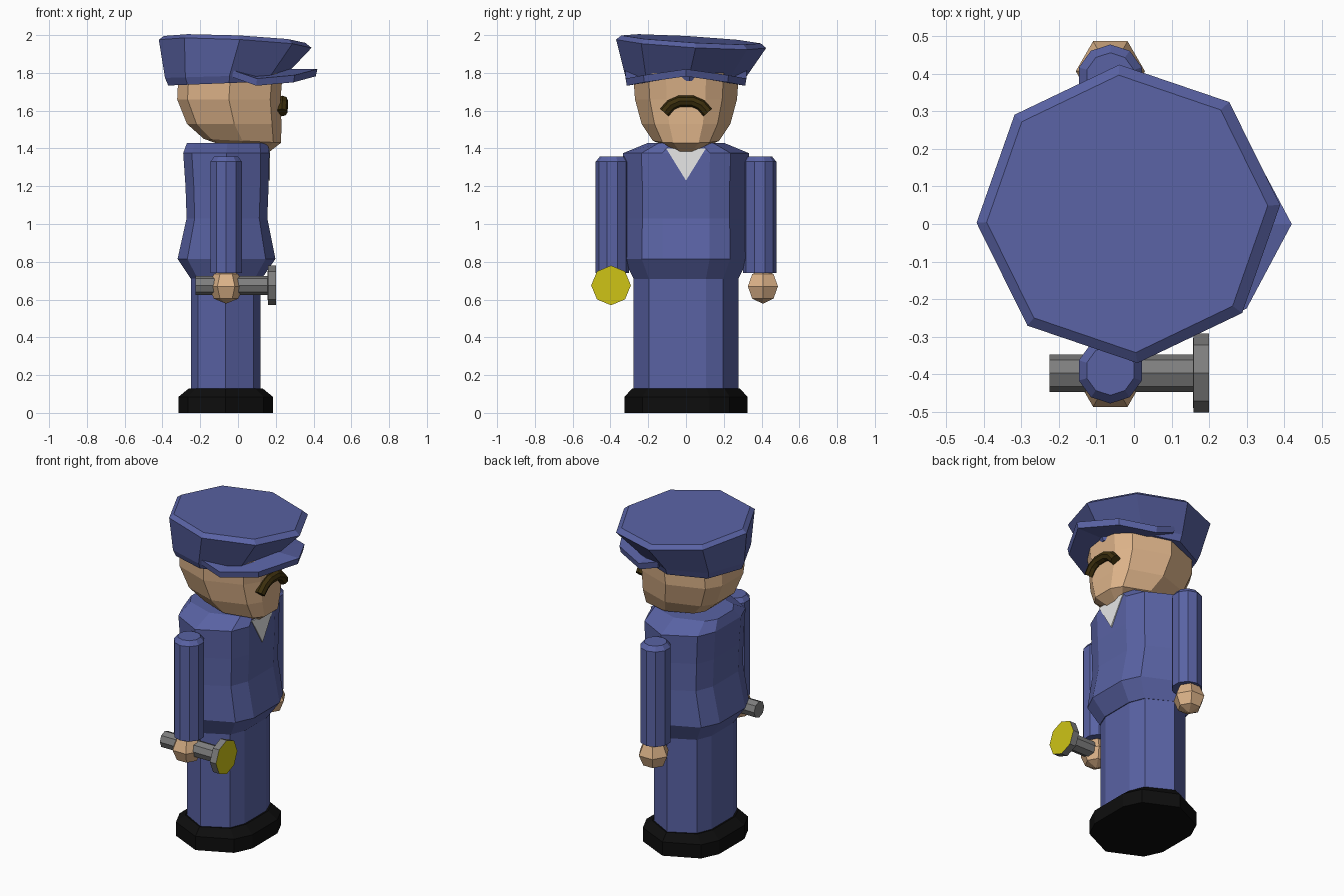
import bpy, bmesh, math
from mathutils import Vector, Matrix

if "Cube" in bpy.data.objects:
    bpy.data.objects.remove(bpy.data.objects["Cube"])


def mat(name, rgb):
    m = bpy.data.materials.new(name)
    m.diffuse_color = (*rgb, 1)
    m.use_nodes = True
    m.node_tree.nodes["Principled BSDF"].inputs["Base Color"].default_value = m.diffuse_color
    return m


BLUE = mat("uniform_blue", (0.10, 0.123, 0.37))
SKIN = mat("skin", (0.72, 0.45, 0.25))
BLACK = mat("shoe_black", (0.004, 0.004, 0.004))
WHITE = mat("shirt_white", (0.8, 0.8, 0.8))
BROWN = mat("hair_brown", (0.045, 0.028, 0.004))
GREY = mat("metal_grey", (0.21, 0.21, 0.21))
YELLOW = mat("lamp_yellow", (0.62, 0.55, 0.008))


def finish(name, bm, *mats):
    bmesh.ops.recalc_face_normals(bm, faces=bm.faces[:])
    me = bpy.data.meshes.new(name)
    bm.to_mesh(me)
    bm.free()
    for m in mats:
        me.materials.append(m)
    ob = bpy.data.objects.new(name, me)
    bpy.context.collection.objects.link(ob)
    return ob


def loft(name, rings, *mats):
    """Skin a closed solid through rings of equal point count."""
    bm = bmesh.new()
    vs = [[bm.verts.new(p) for p in r] for r in rings]
    n = len(rings[0])
    for a, b in zip(vs, vs[1:]):
        for i in range(n):
            j = (i + 1) % n
            bm.faces.new((a[i], a[j], b[j], b[i]))
    bm.faces.new(vs[0])
    bm.faces.new(vs[-1])
    return finish(name, bm, *mats)


# Ten-sided rounded oval used for the whole body
Q = [(1, .38), (.8, .71), (0, 1), (-.8, .71), (-1, .38)]
OVAL = Q + [(-x, -y) for x, y in Q]


def oval(z, x0, x1, ry, zfront=None):
    """Oval ring from x0 to x1; height runs from z (back) to zfront (front)."""
    zf = z if zfront is None else zfront
    c, r = (x0 + x1) / 2, (x1 - x0) / 2
    return [(c + r * x, ry * y, z + (zf - z) * (x + 1) / 2) for x, y in OVAL]


def disc(n, r, axis, c, phase=0.0):
    """Regular polygon ring about the x or z axis."""
    out = []
    for i in range(n):
        a = 2 * math.pi * i / n + phase
        u, v = r * math.cos(a), r * math.sin(a)
        p = (u, v, 0) if axis == "z" else (0, u, v)
        out.append(Vector(c) + Vector(p))
    return out


# Shoes, trousers and jacket
loft("shoes", [oval(0, -.315, .185, .325), oval(.085, -.315, .185, .325),
               oval(.13, -.26, .13, .285)], BLACK)
loft("trousers", [oval(.12, -.25, .12, .277), oval(.78, -.25, .12, .277)], BLUE)
loft("jacket", [oval(.71, -.25, .125, .277), oval(.815, -.32, .198, .33),
                oval(1.03, -.272, .155, .325), oval(1.2, -.278, .162, .325),
                oval(1.375, -.29, .166, .333), oval(1.43, -.27, .158, .2)], BLUE)

# Shirt triangle lying on the jacket front
tri = [(0, 1.23), (.105, 1.40), (-.105, 1.40)]
loft("shirt_front", [[(x, y, z) for y, z in tri] for x in (.162, .170)], WHITE)

# Head with a jaw pushed forward
loft("head", [oval(1.43, -.12, .17, .09, 1.385), oval(1.45, -.18, .228, .175, 1.43),
              oval(1.53, -.27, .23, .235), oval(1.66, -.322, .225, .27),
              oval(1.80, -.315, .237, .28)], SKIN)

# Moustache: round section swept along an arch
path = [(.232, -.115, 1.59), (.235, -.08, 1.63), (.236, -.035, 1.65), (.236, .035, 1.65),
        (.235, .08, 1.63), (.232, .115, 1.59)]
path = [Vector(p) for p in path]
rings = []
for i, p in enumerate(path):
    t = (path[min(i + 1, 5)] - path[max(i - 1, 0)]).normalized()
    side = t.cross(Vector((1, 0, 0))).normalized()
    rings.append([p + .03 * (math.cos(a) * Vector((1, 0, 0)) + math.sin(a) * side)
                  for a in (k * math.pi / 4 for k in range(8))])
loft("moustache", rings, BROWN)

# Arms and hands
for s, label in ((-1, "right"), (1, "left")):
    c = (-.063, s * .39)
    loft(label + "_arm", [disc(10, r, "z", (*c, z), math.pi / 2)
                          for r, z in ((.088, .74), (.088, 1.33), (.066, 1.357))], BLUE)
    bm = bmesh.new()
    bmesh.ops.create_uvsphere(bm, u_segments=6, v_segments=4, radius=.092,
                              matrix=Matrix.Translation((-.063, s * .407, .67))
                              @ Matrix.Rotation(math.pi / 2, 4, "Z"))
    finish(label + "_hand", bm, SKIN)

# Torch with a lit front face
ty, tz = -.397, .675
torch = loft("torch", [disc(8, r, "x", (x, ty, tz))
                       for r, x in ((.05, -.225), (.05, .157), (.105, .158), (.105, .2))],
             GREY, YELLOW)
for f in torch.data.polygons:
    if f.center.x > .19:
        f.material_index = 1


# Cap: tilted flaring octagon crown
def cap_ring(cx, cy, rx, ry, zf):
    out = []
    for i in range(8):
        a = i * math.pi / 4 + .06
        x, y = cx + rx * math.cos(a), cy + ry * math.sin(a)
        out.append((x, y, zf(x, y)))
    return out


loft("cap_crown", [
    cap_ring(-.065, 0, .305, .305, lambda x, y: 1.748 + .04 * x),
    cap_ring(-.065, 0, .322, .322, lambda x, y: 1.785 + .03 * x),
    cap_ring(-.015, .027, .405, .398, lambda x, y: 1.955 - .05 * x - .06 * y),
    cap_ring(-.018, .027, .375, .37, lambda x, y: 1.978 - .045 * x - .06 * y)], BLUE)

# Cap visor: bent plate, lower at the sides
half = [(.3, .225, 1.768), (.1, .32, 1.75), (-.03, .322, 1.795)]
rim = [(.42, 0, 1.80)] + half + [(x, -y, z) for x, y, z in reversed(half)]
bm = bmesh.new()
layers = []
for dz, grow in ((-.018, .98), (.02, 1)):
    ring = [bm.verts.new((x * grow, y * grow, z + dz)) for x, y, z in rim]
    hub = bm.verts.new((.08, 0, 1.80 + dz))
    for i in range(7):
        bm.faces.new((hub, ring[i], ring[(i + 1) % 7]))
    layers.append(ring)
for i in range(7):
    j = (i + 1) % 7
    bm.faces.new((layers[0][i], layers[0][j], layers[1][j], layers[1][i]))
finish("cap_visor", bm, BLUE)
